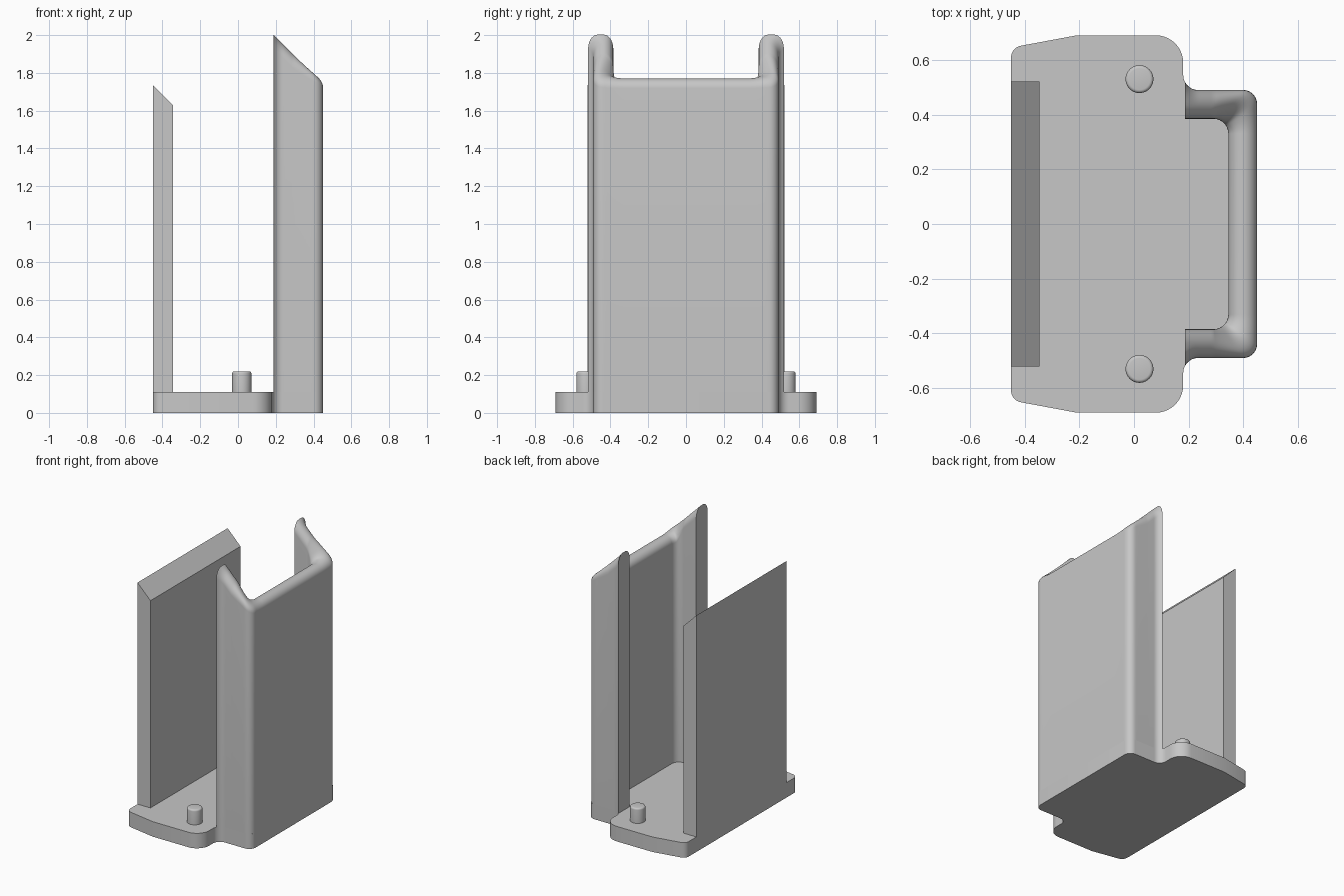
import bpy, bmesh
from math import sin, cos, pi, sqrt, radians

cube = bpy.data.objects.get("Cube")
if cube:
    bpy.data.objects.remove(cube, do_unlink=True)

grey = bpy.data.materials.new("plain grey")
grey.use_nodes = True
COLOUR = (0.57, 0.57, 0.57, 1)
grey.diffuse_color = COLOUR
grey.node_tree.nodes["Principled BSDF"].inputs["Base Color"].default_value = COLOUR

BASE_Z = 0.11      # top of the base plate
R = 0.0525         # half thickness of the channel wall
FILLET = 0.055     # concave fillet between plate and channel
BACK, OUT_Y, IN_Y = 0.45, 0.49, 0.385


def finish(name, bm, smooth=True):
    bmesh.ops.recalc_face_normals(bm, faces=bm.faces)
    mesh = bpy.data.meshes.new(name)
    bm.to_mesh(mesh)
    bm.free()
    mesh.materials.append(grey)
    obj = bpy.data.objects.new(name, mesh)
    bpy.context.collection.objects.link(obj)
    if smooth:
        bpy.ops.object.select_all(action='DESELECT')
        obj.select_set(True)
        bpy.context.view_layer.objects.active = obj
        bpy.ops.object.shade_smooth_by_angle(angle=radians(35))
    return obj


def arc(cx, cy, r, start, end, n=10):
    angles = [radians(start + (end - start) * i / n) for i in range(n + 1)]
    return [(cx + r * cos(a), cy + r * sin(a)) for a in angles]


def extrude(name, points, depth, smooth=True):
    """Extrude a closed 3D polygon along a vector."""
    bm = bmesh.new()
    face = bm.faces.new([bm.verts.new(p) for p in points])
    moved = bmesh.ops.extrude_face_region(bm, geom=[face], use_keep_orig=True)
    verts = [g for g in moved["geom"] if isinstance(g, bmesh.types.BMVert)]
    bmesh.ops.translate(bm, verts=verts, vec=depth)
    return finish(name, bm, smooth)


def resample(path, n):
    """Spread n + 1 points evenly along a polyline."""
    lengths = [0]
    for a, b in zip(path, path[1:]):
        lengths.append(lengths[-1] + sqrt((b[0] - a[0]) ** 2 + (b[1] - a[1]) ** 2))
    result, k = [], 0
    for i in range(n + 1):
        d = lengths[-1] * i / n
        while k < len(path) - 2 and lengths[k + 1] < d:
            k += 1
        f = (d - lengths[k]) / (lengths[k + 1] - lengths[k])
        result.append(tuple(p + (q - p) * f for p, q in zip(path[k], path[k + 1])))
    return result


# Base plate: one half outline, mirrored across y
half = (arc(-0.405, 0.608, 0.045, 180, 100) + [(-0.21, 0.69)]
        + arc(0.08, 0.59, 0.1, 90, 0)
        + arc(0.18 + FILLET, OUT_Y + FILLET, FILLET, 180, 270)
        + arc(0.40, 0.44, 0.05, 90, 0))
outline = half + [(x, -y) for x, y in reversed(half)]
extrude("base_plate", [(x, y, 0) for x, y in outline], (0, 0, BASE_Z))

# Flat upright slab with a bevelled top
slab = [(-0.45, BASE_Z), (-0.345, BASE_Z), (-0.345, 1.63), (-0.45, 1.735)]
extrude("upright_slab", [(x, -0.522, z) for x, z in slab], (0, 1.044, 0), False)

# Locating pegs with softened rims
for side, y in (("left", 0.53), ("right", -0.53)):
    bm = bmesh.new()
    bmesh.ops.create_cone(bm, cap_ends=True, segments=40, radius1=0.051,
                          radius2=0.051, depth=0.11)
    bmesh.ops.translate(bm, verts=bm.verts, vec=(0.02, y, BASE_Z + 0.055))
    rim = [e for e in bm.edges if all(v.co.z > BASE_Z + 0.1 for v in e.verts)]
    bmesh.ops.bevel(bm, geom=rim, offset=0.012, segments=4, affect='EDGES', profile=0.5)
    finish("peg_" + ("back" if side == "left" else "front"), bm)

# Channel wall: paired outer and inner points with the corner angle
stations = []
START, TURN = 0.187, 0.29
for i in range(13):
    x = START + (TURN - START) * i / 12
    dx = max(0, 0.18 + FILLET - x)
    flare = FILLET - sqrt(FILLET ** 2 - dx ** 2)
    stations.append(((x, OUT_Y + flare), (x, IN_Y), 0))
N = 24
inner_r = BACK - 2 * R - TURN
corner_in = arc(TURN, IN_Y - inner_r, inner_r, 90, 0, N)
corner_out = resample([(TURN, OUT_Y)] + arc(0.40, 0.44, 0.05, 90, 0)
                      + [(BACK, IN_Y - inner_r)], N)
for i in range(1, N + 1):
    stations.append((corner_out[i], corner_in[i], pi / 2 * i / N))


def ring(outer, inner, angle, side):
    """Cross-section with a rounded top that slopes down at 45 degrees."""
    width = sqrt((outer[0] - inner[0]) ** 2 + (outer[1] - inner[1]) ** 2)
    radius = R if angle == 0 else width / 2
    centre = 2.19 - R * sqrt(2) - (outer[0] + inner[0]) / 2
    points = [(outer[0], outer[1] * side, BASE_Z)]
    steps = 16
    for k in range(steps + 1):
        t = (1 - cos(pi * k / steps)) / 2
        edge = min(1, min(t, 1 - t) * width / radius)
        rise = R * sqrt(1 + cos(angle) ** 2) * sqrt(max(0, 1 - (1 - edge) ** 2))
        x = outer[0] + (inner[0] - outer[0]) * t
        y = outer[1] + (inner[1] - outer[1]) * t
        points.append((x, y * side, centre + rise))
    points.append((inner[0], inner[1] * side, BASE_Z))
    return points


bm = bmesh.new()
rings = [ring(*s, 1) for s in stations] + [ring(*s, -1) for s in reversed(stations)]
rows = [[bm.verts.new(p) for p in r] for r in rings]
for a, b in zip(rows, rows[1:]):
    for k in range(len(a)):
        j = (k + 1) % len(a)
        bm.faces.new((a[k], a[j], b[j], b[k]))
bm.faces.new(rows[0])
bm.faces.new(rows[-1])
finish("channel_wall", bm)
